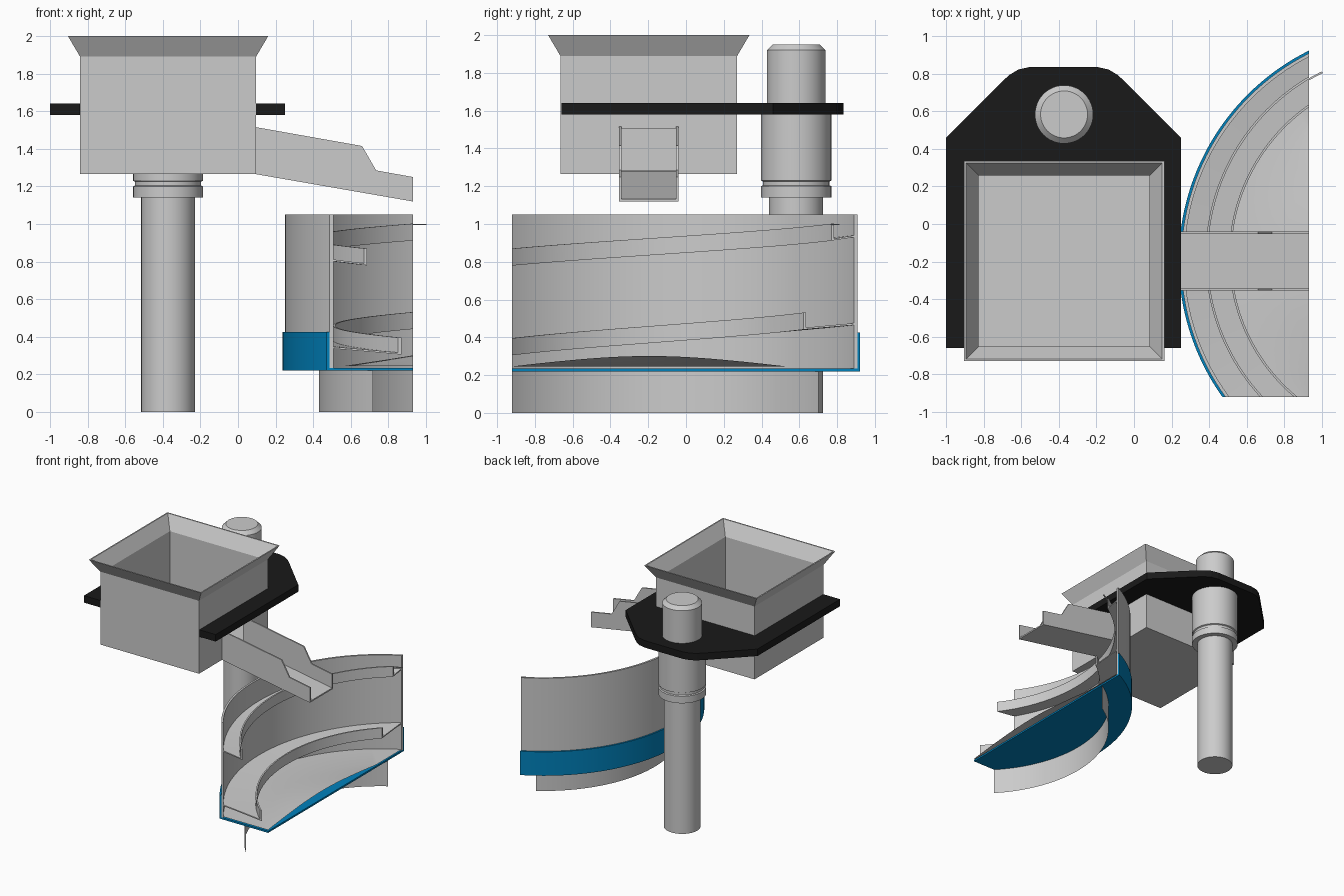
import bpy, bmesh
from math import radians, sin, cos

if "Cube" in bpy.data.objects:
    bpy.data.objects.remove(bpy.data.objects["Cube"])

def material(name, col):
    m = bpy.data.materials.new(name)
    m.diffuse_color = (*col, 1)
    m.use_nodes = True
    m.node_tree.nodes["Principled BSDF"].inputs["Base Color"].default_value = m.diffuse_color
    return m

BLUE = material("blue", (0.0, 0.22, 0.5))
BLACK = material("black", (0.01, 0.01, 0.01))
CX, CY = 1.486, -0.195          # bowl axis
CUT_X, CUT_Y = 0.93, -0.92      # the bowl is cut away beyond these planes

def finish(bm, name, mat=None, smooth=True):
    bmesh.ops.recalc_face_normals(bm, faces=bm.faces)
    me = bpy.data.meshes.new(name)
    bm.to_mesh(me)
    bm.free()
    ob = bpy.data.objects.new(name, me)
    bpy.context.collection.objects.link(ob)
    if mat:
        me.materials.append(mat)
    if smooth:
        me.polygons.foreach_set("use_smooth", [True] * len(me.polygons))
        me.set_sharp_from_angle(angle=radians(30))
    return ob

def sweep(name, section, a0, a1, steps, centre=(CX, CY), closed=True, mat=None, cut=True):
    """Turn a (radius, z) section, which may vary with angle, around an axis."""
    bm = bmesh.new()
    full = a1 - a0 == 360
    rings = []
    for i in range(steps + (not full)):
        a = a0 + (a1 - a0) * i / steps
        pts = section(a) if callable(section) else section
        rings.append([bm.verts.new((centre[0] + r * cos(radians(a)),
                                    centre[1] + r * sin(radians(a)), z)) for r, z in pts])
    n = len(rings[0])
    for i in range(steps):
        p, q = rings[i], rings[(i + 1) % len(rings)]
        for k in range(n if closed else n - 1):
            bm.faces.new((p[k], q[k], q[(k + 1) % n], p[(k + 1) % n]))
    if closed and not full:
        bm.faces.new(rings[0])
        bm.faces.new(rings[-1])
    if cut:
        for co, no in (((0, CUT_Y, 0), (0, -1, 0)), ((CUT_X, 0, 0), (1, 0, 0))):
            res = bmesh.ops.bisect_plane(bm, geom=bm.verts[:] + bm.edges[:] + bm.faces[:],
                                         plane_co=co, plane_no=no, clear_outer=True)
            if closed:
                edges = [e for e in res["geom_cut"] if isinstance(e, bmesh.types.BMEdge)]
                bmesh.ops.holes_fill(bm, edges=edges, sides=0)
    return finish(bm, name, mat)

def prism(name, pts, axis, lo, hi, mat=None):
    """Extrude a flat outline along y or z."""
    bm = bmesh.new()
    place = (lambda p, d: (p[0], d, p[1])) if axis == "y" else (lambda p, d: (p[0], p[1], d))
    a = [bm.verts.new(place(p, lo)) for p in pts]
    b = [bm.verts.new(place(p, hi)) for p in pts]
    bm.faces.new(a)
    bm.faces.new(b)
    for i in range(len(pts)):
        j = (i + 1) % len(pts)
        bm.faces.new((a[i], a[j], b[j], b[i]))
    return finish(bm, name, mat, smooth=False)

def rect(r0, r1, z0, z1):
    return [(r0, z0), (r1, z0), (r1, z1), (r0, z1)]

# Bowl: wall, blue band and plate, domed floor, base skirt
sweep("bowl_wall", rect(1.218, 1.235, 0.235, 1.05), 100, 250, 96)
sweep("bowl_band", rect(1.235, 1.248, 0.22, 0.425), 100, 250, 96, mat=BLUE)
sweep("bowl_bottom_plate", rect(0.02, 1.235, 0.22, 0.235), 70, 290, 128, mat=BLUE)
sweep("bowl_floor", [(1.218, 0.245), (0.92, 0.245), (0.7, 0.278), (0.5, 0.31), (0.2, 0.35)],
      0, 360, 160, closed=False)
sweep("base_skirt", [(1.056, 0), (1.056, 0.22)], 100, 250, 96, closed=False)

# Helical tracks: tilted floor with an upright inner lip
def track(turn):
    def section(a):
        t = turn + (229.7 - a) / 360
        r, z = 0.951 + 0.125 * t, 0.305 + 0.465 * t
        return [(r, z), (1.222, z + 0.015), (1.222, z + 0.025),
                (r + 0.012, z + 0.01), (r + 0.012, z + 0.09), (r, z + 0.09)]
    return section

sweep("lower_track", track(0), 100, 250, 96)
sweep("upper_track", track(1), 100, 250, 96)
sweep("track_lip_tip", rect(1.108, 1.118, 0.995, 1.0), 115.8, 120, 4, cut=False)

# Column and clamp sleeve
POST = (-0.372, 0.583)
sweep("column", [(0, 0), (0.143, 0), (0.143, 1.2), (0, 1.2)], 0, 360, 48, POST,
      closed=False, cut=False)
sweep("column_sleeve", [(0.143, 1.14), (0.186, 1.14), (0.186, 1.2), (0.176, 1.205),
                        (0.176, 1.225), (0.186, 1.23), (0.186, 1.58), (0.155, 1.58),
                        (0.155, 1.92), (0.125, 1.95), (0, 1.95)], 0, 360, 48, POST,
      closed=False, cut=False)

# Mounting plate, slotted around the hopper
half = [(0.467, -0.66), (0.625, -0.66), (0.625, 0.46), (0.325, 0.76), (0.285, 0.795),
        (0.24, 0.822), (0.18, 0.835)]
outline = [(0.467, 0.27)] + half + [(-x, y) for x, y in reversed(half)] + [(-0.467, 0.27)]
prism("mounting_plate", [(x - 0.375, y) for x, y in outline], "z", 1.58, 1.64, BLACK)

# Hopper with flared rim, lofted from rectangles outside then inside
bm = bmesh.new()
rings = []
for h, z in ((0.468, 1.265), (0.468, 1.89), (0.533, 2.0), (0.522, 2.0),
             (0.455, 1.888), (0.455, 1.28)):
    rings.append([bm.verts.new((-0.372 + sx * h, -0.197 + sy * h, z))
                  for sx, sy in ((-1, -1), (1, -1), (1, 1), (-1, 1))])
for p, q in zip(rings, rings[1:]):
    for k in range(4):
        bm.faces.new((p[k], p[(k + 1) % 4], q[(k + 1) % 4], q[k]))
bm.faces.new(rings[0])
bm.faces.new(rings[-1])
hopper = finish(bm, "hopper", smooth=False)

# Outlet opening in the hopper side
cutter = prism("outlet_cutter", [(0.05, 1.285), (0.13, 1.285), (0.13, 1.505), (0.05, 1.505)],
               "y", -0.342, -0.053)
cutter.hide_render = True
cutter.hide_set(True)
mod = hopper.modifiers.new("outlet", "BOOLEAN")
mod.operation = "DIFFERENCE"
mod.object = cutter

# Discharge chute: two cheeks and a sloping floor
cheek = [(0.096, 1.265), (0.93, 1.12), (0.93, 1.25), (0.735, 1.285), (0.66, 1.415), (0.096, 1.515)]
for side, y in (("front", -0.354), ("back", -0.053)):
    prism("chute_cheek_" + side, cheek, "y", y, y + 0.012)
prism("chute_floor", [(0.096, 1.265), (0.93, 1.12), (0.93, 1.132), (0.096, 1.277)],
      "y", -0.342, -0.053)
